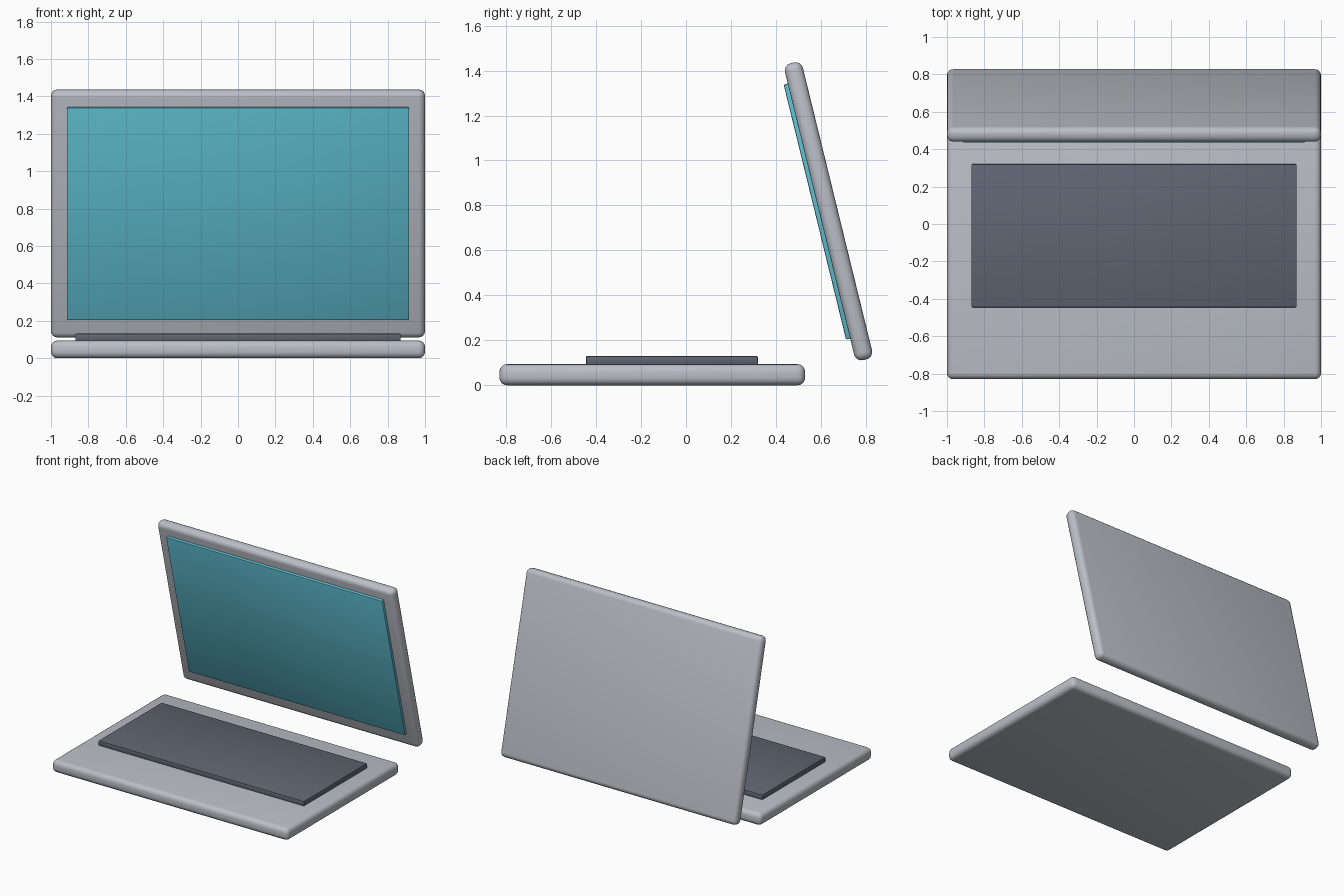
import bpy
import math
from mathutils import Vector, Matrix

if "Cube" in bpy.data.objects:
    bpy.data.objects.remove(bpy.data.objects["Cube"])


def material(name, rgb):
    m = bpy.data.materials.new(name)
    m.diffuse_color = (*rgb, 1)
    m.use_nodes = True
    m.node_tree.nodes["Principled BSDF"].inputs["Base Color"].default_value = m.diffuse_color
    return m


silver = material("silver", (0.50, 0.52, 0.57))
slate = material("slate", (0.115, 0.13, 0.17))
teal = material("teal", (0.11, 0.50, 0.62))


def slab(name, size, center, mat, radius, segments, tilt=0.0):
    """Rounded box, leaned about x by tilt."""
    bpy.ops.mesh.primitive_cube_add(size=1)
    ob = bpy.context.object
    ob.name = name
    ob.data.transform(Matrix.Diagonal((*size, 1)))
    ob.location = center
    ob.rotation_euler.x = tilt
    ob.data.materials.append(mat)
    bevel = ob.modifiers.new("rounding", "BEVEL")
    bevel.width = radius
    bevel.segments = segments
    bpy.ops.object.modifier_apply(modifier=bevel.name)
    bpy.ops.object.shade_smooth_by_angle(angle=math.radians(35))
    return ob


# Lower body and keyboard block
slab("base", (2.0, 1.36, 0.094), (0, -0.15, 0.047), silver, 0.034, 4)
slab("keyboard", (1.74, 0.765, 0.04), (0, -0.063, 0.111), slate, 0.007, 2)

# Leaning lid with the display standing slightly proud of its front
TILT = 0.24
lid_center = Vector((0, 0.634, 0.774))
to_lid = Matrix.Rotation(TILT, 3, "X")
slab("lid", (2.0, 1.36, 0.082)[::1] and (2.0, 0.082, 1.36), lid_center, silver, 0.034, 4, TILT)
slab("display", (1.83, 0.03, 1.168), lid_center + to_lid @ Vector((0, -0.045, 0.011)),
     teal, 0.006, 2, TILT)
